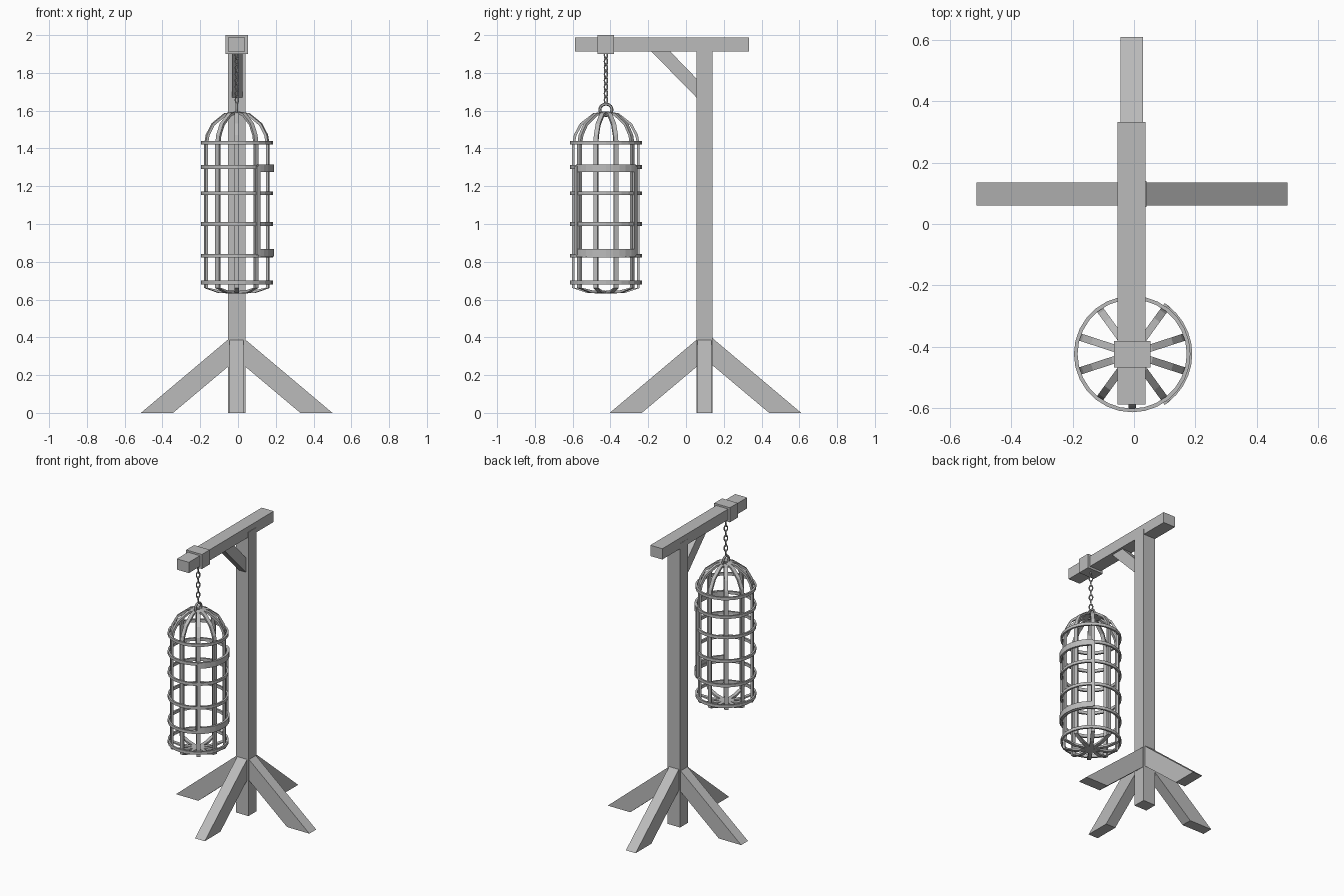
import bpy, bmesh
from math import cos, sin, pi, radians
from mathutils import Matrix, Vector

if "Cube" in bpy.data.objects:
    bpy.data.objects.remove(bpy.data.objects["Cube"], do_unlink=True)

grey = bpy.data.materials.new("plain grey")
grey.use_nodes = True
grey.diffuse_color = (0.5, 0.5, 0.5, 1)
grey.node_tree.nodes["Principled BSDF"].inputs["Base Color"].default_value = (0.5, 0.5, 0.5, 1)

POST = Vector((-0.007, 0.098, 0))
CAGE = Vector((-0.006, -0.424, 0))
BARS = 10


def finish(name, bm):
    bmesh.ops.recalc_face_normals(bm, faces=bm.faces)
    mesh = bpy.data.meshes.new(name)
    bm.to_mesh(mesh)
    bm.free()
    mesh.materials.append(grey)
    obj = bpy.data.objects.new(name, mesh)
    bpy.context.collection.objects.link(obj)
    return obj


def box(name, lo, hi):
    lo, hi = Vector(lo), Vector(hi)
    bm = bmesh.new()
    size = hi - lo
    bmesh.ops.create_cube(bm, size=1, matrix=Matrix.Translation((lo + hi) / 2) @ Matrix.Diagonal((*size, 1)))
    return finish(name, bm)


def slab(name, outline, width, place):
    """Extrude an outline in the local xz plane to a slab centred on local y."""
    bm = bmesh.new()
    sides = [[bm.verts.new(place @ Vector((x, y, z))) for x, z in outline] for y in (-width / 2, width / 2)]
    bm.faces.new(sides[0])
    bm.faces.new(sides[1])
    n = len(outline)
    for i in range(n):
        j = (i + 1) % n
        bm.faces.new((sides[0][i], sides[0][j], sides[1][j], sides[1][i]))
    return finish(name, bm)


def loft(bm, sections, closed):
    """Skin a row of cross-sections, closing it into a loop or capping its ends."""
    rows = [[bm.verts.new(p) for p in s] for s in sections]
    n = len(rows[0])
    pairs = list(zip(rows, rows[1:]))
    if closed:
        pairs.append((rows[-1], rows[0]))
    else:
        bm.faces.new(rows[0])
        bm.faces.new(rows[-1])
    for a, b in pairs:
        for i in range(n):
            j = (i + 1) % n
            bm.faces.new((a[i], a[j], b[j], b[i]))


def band(name, z, r_in, r_out, height, start=0, sweep=2 * pi, steps=28):
    """Flat hoop, or part of one, around the cage axis."""
    full = sweep > 6
    bm = bmesh.new()
    sections = []
    for i in range(steps if full else steps + 1):
        a = start + sweep * i / steps
        sections.append([CAGE + Vector((r * cos(a), r * sin(a), z + h * height / 2))
                         for r, h in ((r_in, -1), (r_out, -1), (r_out, 1), (r_in, 1))])
    loft(bm, sections, full)
    return finish(name, bm)


def link(bm, centre, half_width, half_height, wire, angle, sides=6, steps=14):
    """Oval wire loop standing upright and turned about z."""
    sections = []
    for i in range(steps):
        a = 2 * pi * i / steps
        row = []
        for k in range(sides):
            b = 2 * pi * k / sides
            p = Vector(((half_width + wire * cos(b)) * cos(a), wire * sin(b),
                        (half_height + wire * cos(b)) * sin(a)))
            row.append(centre + Matrix.Rotation(angle, 3, "Z") @ p)
        sections.append(row)
    loft(bm, sections, True)


# Timber frame
box("post", (-0.054, 0.055, 0), (0.041, 0.141, 1.95))
box("top_beam", (-0.053, -0.588, 1.914), (0.038, 0.333, 1.988))
box("beam_collar", (-0.066, -0.468, 1.9), (0.053, -0.382, 2.0))

leg_outline = [(0.03, 0.405), (0.046, 0.388), (0.507, 0), (0.337, 0), (0.03, 0.258)]
for i, name in enumerate(("left_leg", "back_leg", "right_leg", "front_leg")):
    place = Matrix.Translation(POST + Vector((0, 0.005 * (i % 2), 0))) @ Matrix.Rotation(i * pi / 2, 4, "Z")
    slab(name, leg_outline, 0.074, place)

brace_outline = [(-0.19, 1.92), (-0.09, 1.92), (0.065, 1.76), (0.065, 1.66)]
slab("brace", brace_outline, 0.056, Matrix.Translation((-0.005, 0, 0)) @ Matrix.Rotation(pi / 2, 4, "Z"))

# Chain and hanging ring
bm = bmesh.new()
for i in range(8):
    link(bm, CAGE + Vector((0, 0, 1.895 - i * 0.034)), 0.011, 0.021, 0.004, radians(45 + 90 * i))
finish("chain", bm)
bm = bmesh.new()
link(bm, CAGE + Vector((0, 0, 1.605)), 0.032, 0.03, 0.008, pi / 2, steps=18)
finish("hanging_ring", bm)

# Cage bars, bent inwards at the top and the bottom
profile = [(0.01, 1.588), (0.065, 1.58), (0.132, 1.528), (0.163, 1.47), (0.172, 1.42),
           (0.172, 0.662), (0.1, 0.642), (0.0, 0.638)]
bm = bmesh.new()
for i in range(BARS):
    turn = Matrix.Rotation(radians(18) + 2 * pi * i / BARS, 3, "Z")
    sections = []
    for k, (r, z) in enumerate(profile):
        before, after = profile[max(k - 1, 0)], profile[min(k + 1, len(profile) - 1)]
        t = Vector((after[0] - before[0], 0, after[1] - before[1])).normalized()
        normal = Vector((-t.z, 0, t.x)) * 0.007
        side = Vector((0, 0.012, 0))
        mid = Vector((r, 0, z))
        sections.append([CAGE + turn @ (mid + normal * u + side * v)
                         for u, v in ((-1, -1), (1, -1), (1, 1), (-1, 1))])
    loft(bm, sections, False)
finish("cage_bars", bm)

# Cage hoops
for i, z in enumerate((1.43, 1.302, 1.163, 1.0, 0.832, 0.69)):
    band(f"cage_hoop_{i + 1}", z, 0.178, 0.19, 0.02)

# Door on the left side
half = radians(54)
for name, z in (("door_top_band", 1.294), ("door_bottom_band", 0.848)):
    band(name, z, 0.182, 0.196, 0.04, -half, 2 * half, 10)
for name, a in (("door_front_bar", -half), ("door_back_bar", half)):
    band(name, 1.071, 0.182, 0.197, 0.47, a - 0.06, 0.12, 1)
